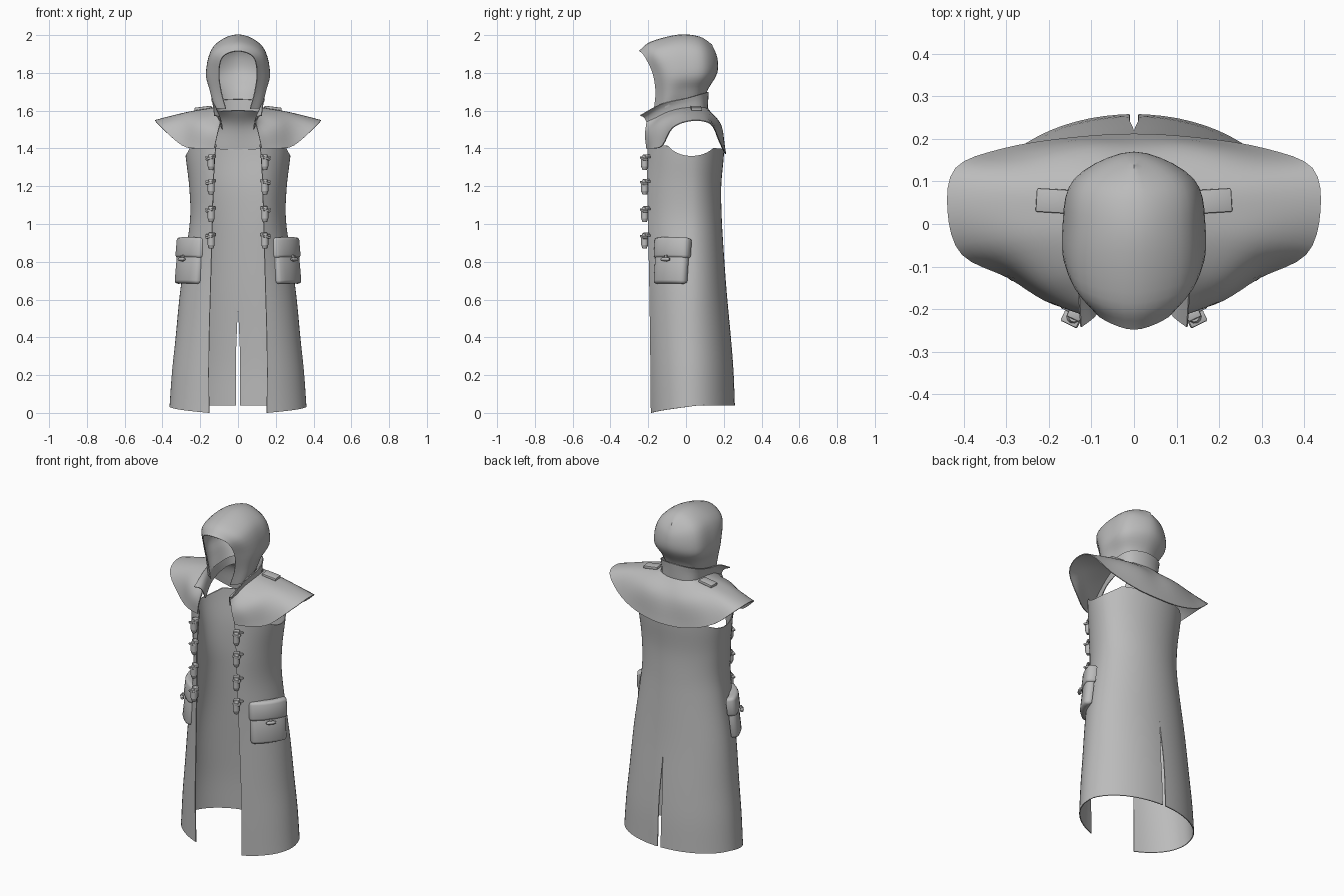
import bpy, bmesh, math
from mathutils import Vector, Matrix

if "Cube" in bpy.data.objects:
    bpy.data.objects.remove(bpy.data.objects["Cube"])

cloth = bpy.data.materials.new("grey cloth")
cloth.diffuse_color = (0.5, 0.5, 0.5, 1)
cloth.use_nodes = True
cloth.node_tree.nodes["Principled BSDF"].inputs["Base Color"].default_value = cloth.diffuse_color


def finish(name, bm, mods=(), angle=40):
    """Turn a half-model bmesh into a mirrored, shaded object."""
    bmesh.ops.recalc_face_normals(bm, faces=bm.faces)
    me = bpy.data.meshes.new(name)
    bm.to_mesh(me)
    bm.free()
    me.materials.append(cloth)
    ob = bpy.data.objects.new(name, me)
    bpy.context.collection.objects.link(ob)
    bpy.ops.object.select_all(action='DESELECT')
    ob.select_set(True)
    bpy.context.view_layer.objects.active = ob
    for kind, props in (('MIRROR', {'merge_threshold': 0.0005}),) + tuple(mods):
        m = ob.modifiers.new(kind.lower(), kind)
        for k, v in props.items():
            setattr(m, k, v)
        bpy.ops.object.modifier_apply(modifier=m.name)
    bpy.ops.object.shade_smooth_by_angle(angle=math.radians(angle))
    return ob


def spline(pts, n):
    """Smooth curve through pts, n steps per span, symmetric at x = 0."""
    p = [Vector(q) for q in pts]
    first = 2 * p[0] - p[1]
    last = 2 * p[-1] - p[-2]
    if abs(p[-1].x) < 1e-6 and p[-2].x > 1e-6:
        last = Vector((-p[-2].x, p[-2].y, p[-2].z))
    g = [first] + p + [last]
    out = []
    for i in range(1, len(g) - 2):
        a, b, c, d = g[i - 1:i + 3]
        for k in range(n):
            t = k / n
            out.append(0.5 * (2 * b + (c - a) * t + (2 * a - 5 * b + 4 * c - d) * t * t
                              + (3 * b - a - 3 * c + d) * t ** 3))
    return out + [p[-1]]


def loft(name, rows, nu, nv, seam=lambda z: 0.0, mods=()):
    """Sheet of cloth through rows of points; each row ends on the centre line."""
    fine = [spline(r, nv) for r in rows]
    cols = [spline(c, nu) for c in zip(*fine)]
    bm = bmesh.new()
    grid = []
    for j, col in enumerate(cols):
        if j == len(cols) - 1:
            col = [Vector((seam(q.z), q.y, q.z)) for q in col]
        grid.append([bm.verts.new(q) for q in col])
    for a, b in zip(grid, grid[1:]):
        for i in range(len(a) - 1):
            bm.faces.new((a[i], a[i + 1], b[i + 1], b[i]))
    bmesh.ops.remove_doubles(bm, verts=bm.verts, dist=1e-5)
    solid = ('SOLIDIFY', {'thickness': 0.005, 'offset': 0.0})
    return finish(name, bm, (solid,) + tuple(mods))


# Armhole cutter
bpy.ops.mesh.primitive_cylinder_add(vertices=32, radius=1, depth=1.2)
cutter = bpy.context.object
cutter.name = "armhole_cutter"
cutter.data.transform(Matrix.Translation((0, 0.03, 1.46))
                      @ Matrix.Diagonal((1, 0.14, 0.1, 1))
                      @ Matrix.Rotation(math.pi / 2, 4, 'Y'))
cutter.hide_render = True

# Coat body: height, half width, half opening, front y, back y
sections = [
    (0.00, 0.360, 0.152, -0.184, 0.256),
    (0.20, 0.347, 0.154, -0.186, 0.249),
    (0.40, 0.328, 0.152, -0.188, 0.235),
    (0.65, 0.303, 0.145, -0.192, 0.212),
    (0.90, 0.266, 0.138, -0.197, 0.194),
    (1.05, 0.250, 0.134, -0.200, 0.186),
    (1.20, 0.256, 0.130, -0.204, 0.184),
    (1.34, 0.273, 0.123, -0.202, 0.196),
    (1.42, 0.280, 0.115, -0.202, 0.200),
]
CY, N = 0.02, 14
body_rows = []
for z, a, xo, yf, yb in sections:
    t0 = math.asin(xo / a)
    bf = (CY - yf) / math.cos(t0)
    row = []
    for k in range(N + 1):
        s = k / N
        t = t0 + (math.pi - t0) * s
        y = CY - (bf if t < math.pi / 2 else yb - CY) * math.cos(t)
        lift = 0.04 * min(1, 2 * s) * max(0, 1 - z / 0.4)    # hem rises to the back
        drop = 0.025 * s * max(0, (z - 1.34) / 0.08)         # top edge dips at the back
        row.append((a * math.sin(t) if k < N else 0.0, y, z + lift - drop))
    body_rows.append(row)
loft("coat_body", body_rows, 5, 2,
     seam=lambda z: min(0.010, 0.025 * (1 - z / 0.57)) if z < 0.57 else 0.0,
     mods=[('BOOLEAN', {'object': cutter, 'operation': 'DIFFERENCE', 'solver': 'EXACT'})])
bpy.data.objects.remove(cutter)

# Shoulder cape: neck line, middle, flared rim
loft("shoulder_cape", [
    [(0.092, -0.208, 1.54), (0.105, -0.16, 1.56), (0.115, -0.10, 1.59), (0.125, -0.03, 1.61),
     (0.127, 0.03, 1.615), (0.118, 0.07, 1.615), (0.095, 0.095, 1.615), (0.05, 0.11, 1.61), (0, 0.115, 1.61)],
    [(0.110, -0.215, 1.47), (0.17, -0.185, 1.495), (0.23, -0.13, 1.535), (0.27, -0.045, 1.578),
     (0.275, 0.03, 1.589), (0.265, 0.10, 1.582), (0.205, 0.155, 1.55), (0.11, 0.183, 1.525), (0, 0.183, 1.515)],
    [(0.125, -0.208, 1.40), (0.21, -0.178, 1.40), (0.295, -0.125, 1.415), (0.405, -0.07, 1.51),
     (0.438, 0.03, 1.547), (0.42, 0.13, 1.53), (0.31, 0.175, 1.44), (0.16, 0.20, 1.385), (0, 0.21, 1.37)],
], 6, 4)

# Standing collar with pointed front wings
loft("collar", [
    [(0.082, -0.195, 1.50), (0.106, -0.11, 1.55), (0.122, 0.0, 1.575), (0.098, 0.085, 1.595), (0, 0.112, 1.60)],
    [(0.094, -0.218, 1.56), (0.116, -0.12, 1.61), (0.130, 0.0, 1.635), (0.100, 0.085, 1.655), (0, 0.115, 1.655)],
    [(0.125, -0.242, 1.575), (0.132, -0.13, 1.635), (0.138, 0.0, 1.665), (0.104, 0.088, 1.69), (0, 0.118, 1.70)],
], 3, 4)

# Hood: arches from the peaked opening to the back of the head
loft("hood", [
    [(0.064, -0.168, 1.61), (0.088, -0.160, 1.70), (0.100, -0.176, 1.80), (0.080, -0.217, 1.885), (0, -0.247, 1.915)],
    [(0.120, -0.11, 1.615), (0.142, -0.098, 1.70), (0.157, -0.105, 1.80), (0.122, -0.155, 1.915), (0, -0.185, 1.963)],
    [(0.115, -0.03, 1.635), (0.138, -0.02, 1.71), (0.166, -0.01, 1.80), (0.127, -0.03, 1.94), (0, -0.04, 2.00)],
    [(0.085, 0.06, 1.655), (0.104, 0.075, 1.715), (0.138, 0.105, 1.80), (0.110, 0.095, 1.925), (0, 0.07, 1.99)],
    [(0, 0.095, 1.66), (0, 0.115, 1.715), (0, 0.163, 1.80), (0, 0.163, 1.88), (0, 0.135, 1.95)],
], 5, 5)


def block(bm, mat, size, bevel):
    """Rounded box."""
    new = bmesh.ops.create_cube(bm, size=1, matrix=mat @ Matrix.Diagonal((*size, 1)))['verts']
    edges = list({e for v in new for e in v.link_edges})
    bmesh.ops.bevel(bm, geom=edges, offset=bevel, segments=2, affect='EDGES', profile=0.5)


def barrel(bm, mat, r, length):
    """Short peg with tapered ends, along local z."""
    for z, h, r1, r2 in ((0, length * 0.5, r, r), (0.375 * length, length * 0.25, r, r * 0.6),
                         (-0.375 * length, length * 0.25, r * 0.6, r)):
        bmesh.ops.create_cone(bm, cap_ends=True, segments=10, radius1=r1, radius2=r2, depth=h,
                              matrix=mat @ Matrix.Translation((0, 0, z)))


# Side pockets: local x along the coat, local y inwards, local z up; bent round the hip
along = Vector((0.13, 0.175, 0)).normalized()
inward = Vector((0, 0, 1)).cross(along)
frame = Matrix((along, inward, Vector((0, 0, 1)))).transposed().to_4x4()
frame = Matrix.Translation((0.270, -0.088, 0.805)) @ frame @ Matrix.Rotation(math.radians(-6), 4, 'X')
bm = bmesh.new()
block(bm, Matrix.Translation((0, 0, -0.03)), (0.205, 0.044, 0.18), 0.016)
block(bm, Matrix.Translation((0, -0.002, 0.07)), (0.220, 0.054, 0.11), 0.016)
for x in (-0.06, -0.03, 0, 0.03, 0.06):
    bmesh.ops.bisect_plane(bm, geom=bm.verts[:] + bm.edges[:] + bm.faces[:],
                           plane_co=(x, 0, 0), plane_no=(1, 0, 0))
for v in bm.verts:
    v.co.y += 2.2 * v.co.x ** 2
bm.transform(frame)
finish("side_pockets", bm, angle=50)

# Pocket toggles
bm = bmesh.new()
peg = frame @ Matrix.Translation((0, -0.036, 0.005))
barrel(bm, peg @ Matrix.Rotation(math.pi / 2, 4, 'Y'), 0.01, 0.055)
block(bm, peg @ Matrix.Translation((0, 0.004, 0.005)), (0.014, 0.014, 0.035), 0.003)
finish("pocket_toggles", bm)

# Front toggles: peg, cord loop and cloth tab beside the opening
bm = bmesh.new()
for z in (1.325, 1.195, 1.05, 0.91):
    at = Matrix.Translation((0.142, -0.219, z)) @ Matrix.Rotation(0.45, 4, 'Z')
    barrel(bm, at, 0.019, 0.08)
    block(bm, at @ Matrix.Translation((0, 0.010, 0.034)), (0.034, 0.03, 0.02), 0.004)
    block(bm, at @ Matrix.Translation((0.003, -0.006, 0.022)) @ Matrix.Rotation(0.25, 4, 'Y'),
          (0.044, 0.03, 0.012), 0.004)
    block(bm, at @ Matrix.Translation((0.022, 0.012, 0.03)), (0.03, 0.012, 0.012), 0.003)
finish("front_toggles", bm)

# Shoulder straps
bm = bmesh.new()
strap = Matrix.Translation((0.185, 0.054, 1.613)) @ Matrix.Rotation(0.12, 4, 'Y') @ Matrix.Rotation(0.06, 4, 'Z')
block(bm, strap, (0.09, 0.056, 0.016), 0.004)
finish("shoulder_straps", bm)
